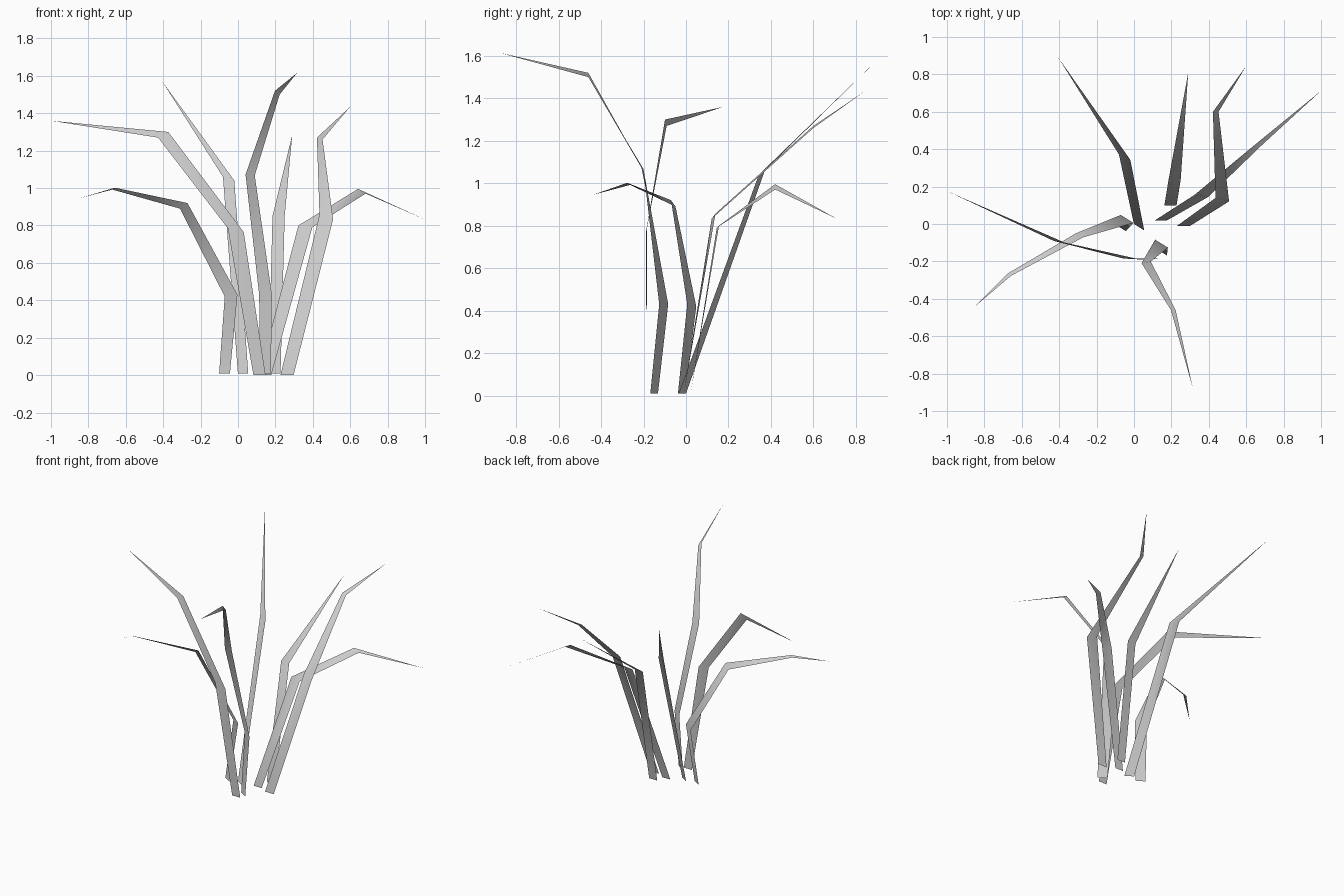
import bpy
import bmesh
from math import radians, cos, sin
from mathutils import Vector

default_cube = bpy.data.objects.get("Cube")
if default_cube:
    bpy.data.objects.remove(default_cube, do_unlink=True)


def make_material(name, colour):
    material = bpy.data.materials.new(name)
    material.use_nodes = True
    material.diffuse_color = colour
    shader = material.node_tree.nodes["Principled BSDF"]
    shader.inputs["Base Color"].default_value = colour
    return material


blade_grey = make_material("blade grey", (0.6, 0.6, 0.6, 1))


def blade(name, rings, tip):
    """Softly bent leaf. Each ring is x, y, z, width, rise across it and heading."""
    bm = bmesh.new()
    previous = None
    for x, y, z, width, rise, heading in rings:
        angle = radians(heading)
        centre = Vector((x, y, z))
        half = Vector((cos(angle) * width, sin(angle) * width, rise)) / 2
        pair = [bm.verts.new(centre - half), bm.verts.new(centre + half)]
        if previous:
            bm.faces.new((previous[0], previous[1], pair[1], pair[0]))
        previous = pair
    # Pointed end
    bm.faces.new((previous[0], previous[1], bm.verts.new(tip)))
    for face in bm.faces:
        face.smooth = True
    mesh = bpy.data.meshes.new(name)
    bm.to_mesh(mesh)
    bm.free()
    mesh.materials.append(blade_grey)
    leaf = bpy.data.objects.new(name, mesh)
    bpy.context.collection.objects.link(leaf)
    return leaf


# Leaves leaning to the right side
blade("right_tall_blade",
      [(.115, -.185, 0, .065, 0, 0),
       (-.012, -.187, .775, .085, -.02, -3),
       (-.4, -.095, 1.285, .055, .03, -8)],
      (-1, .176, 1.36))
blade("right_drooping_blade",
      [(-.072, -.02, .01, .068, 0, -32),
       (-.037, .027, .425, .08, .01, -32),
       (-.29, -.06, .905, .045, .03, -28),
       (-.665, -.27, .997, .02, .01, -45)],
      (-.85, -.44, .945))

# Leaves leaning backward
blade("back_tall_blade",
      [(.027, -.017, .01, .065, 0, -32),
       (-.05, .357, 1.05, .067, -.02, -25)],
      (-.405, .89, 1.57))
blade("back_short_blade",
      [(.195, .1, .01, .065, 0, 0),
       (.217, .235, .85, .065, 0, 0)],
      (.29, .81, 1.285))

# Leaf leaning forward
blade("front_tall_blade",
      [(.147, -.15, .01, .068, 0, -32),
       (.147, -.105, .43, .08, 0, -32),
       (.065, -.205, 1.07, .05, -.005, 10),
       (.21, -.46, 1.51, .025, -.02, 0)],
      (.315, -.88, 1.615))

# Leaves leaning to the left side
blade("left_tall_blade",
      [(.262, -.012, 0, .07, 0, 0),
       (.472, .13, .845, .075, -.025, -14),
       (.437, .6, 1.265, .03, -.01, 0)],
      (.6, .845, 1.435))
blade("left_drooping_blade",
      [(.145, .02, 0, .065, 0, 0),
       (.36, .15, .795, .075, -.01, -8),
       (.662, .42, .983, .04, -.025, 0)],
      (1, .712, .832))
